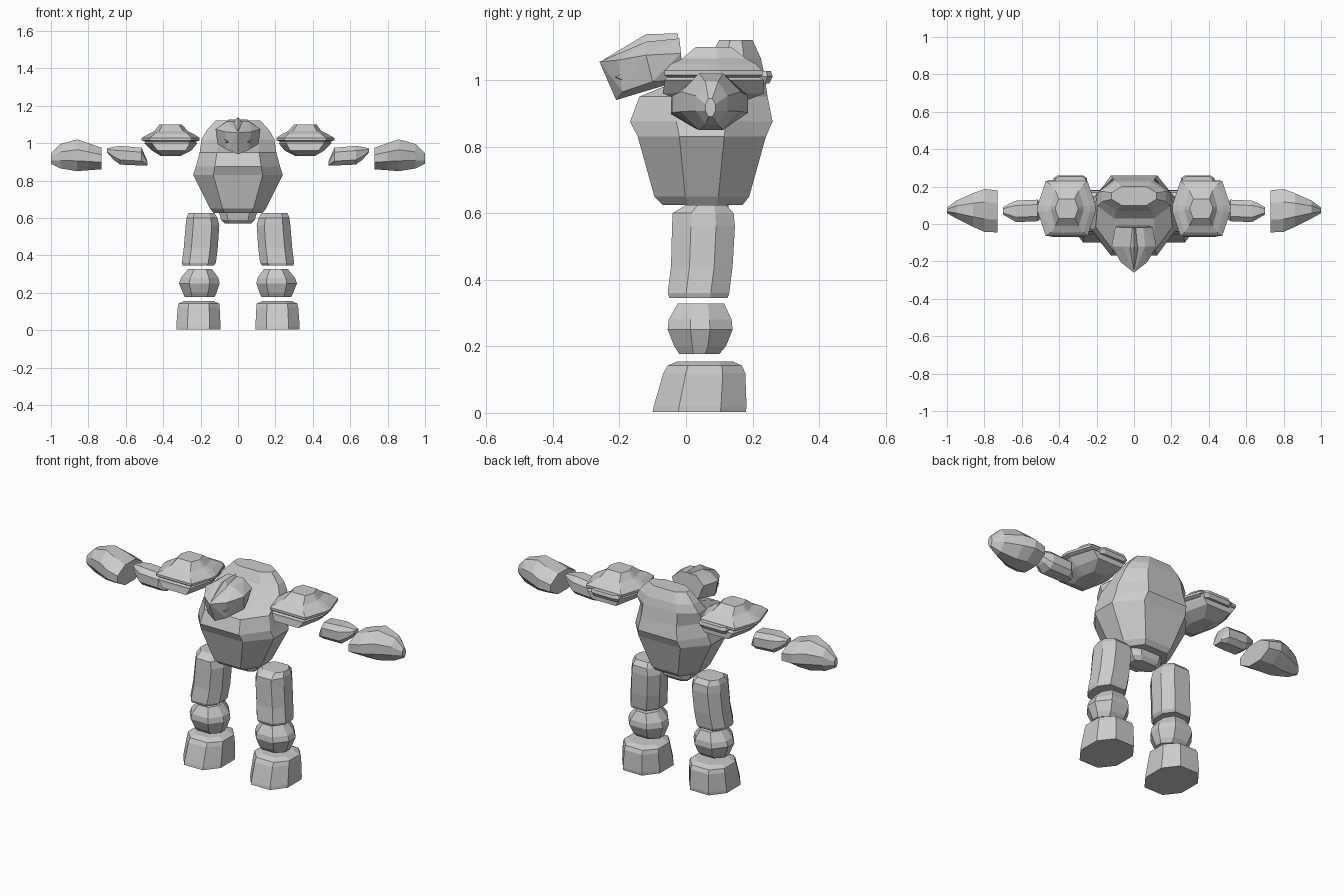
import bpy, bmesh
from mathutils import Vector

stone = bpy.data.materials.new("grey stone")
stone.diffuse_color = (0.6, 0.6, 0.6, 1)
dark = stone


def finish(name, bm, mirror):
    """Turn a bmesh into a flat-shaded object, optionally mirrored in x."""
    bmesh.ops.recalc_face_normals(bm, faces=bm.faces)
    mesh = bpy.data.meshes.new(name)
    bm.to_mesh(mesh)
    bm.free()
    mesh.materials.append(stone)
    ob = bpy.data.objects.new(name, mesh)
    bpy.context.collection.objects.link(ob)
    if mirror:
        ob.modifiers.new("mirror", 'MIRROR').use_mirror_merge = False
    return ob


def loft(name, rings, ku=0.5, kv=0.5, axis='z', mirror=True):
    """Skin octagons. Ring: (height, u0, u1, v0, v1); ku, kv set the chamfers."""
    bm = bmesh.new()
    loops = []
    for h, u0, u1, v0, v1 in rings:
        cu, cv, hu, hv = (u0 + u1) / 2, (v0 + v1) / 2, (u1 - u0) / 2, (v1 - v0) / 2
        plan = [(1, -kv), (1, kv), (ku, 1), (-ku, 1),
                (-1, kv), (-1, -kv), (-ku, -1), (ku, -1)]
        loop = []
        for a, b in plan:
            u, v = cu + a * hu, cv + b * hv
            loop.append(bm.verts.new((u, v, h) if axis == 'z' else (h, u, v)))
        loops.append(loop)
    for a, b in zip(loops, loops[1:]):
        for i in range(8):
            j = (i + 1) % 8
            bm.faces.new((a[i], a[j], b[j], b[i]))
    bm.faces.new(loops[0][::-1])
    bm.faces.new(loops[-1])
    return finish(name, bm, mirror)


def rock(name, points, mirror=False):
    """Convex chunk; without the mirror flag the points are doubled across x."""
    bm = bmesh.new()
    for x, y, z in points:
        bm.verts.new((x, y, z))
        if x and not mirror:
            bm.verts.new((-x, y, z))
    bmesh.ops.convex_hull(bm, input=bm.verts[:])
    bmesh.ops.dissolve_limit(bm, angle_limit=0.06, verts=bm.verts[:], edges=bm.edges[:])
    return finish(name, bm, mirror)


# Torso with a hunched back, and the pelvis below it
loft("torso", [
    (0.625, -0.13, 0.13, -0.07, 0.17),
    (0.65, -0.15, 0.15, -0.095, 0.19),
    (0.83, -0.24, 0.24, -0.145, 0.24),
    (0.875, -0.225, 0.225, -0.168, 0.26),
    (0.95, -0.205, 0.205, -0.14, 0.245),
    (1.02, -0.195, 0.195, 0.03, 0.235),
    (1.065, -0.17, 0.17, 0.07, 0.225),
    (1.12, -0.12, 0.12, 0.10, 0.20)], 0.55, 0.35, mirror=False)
loft("pelvis", [
    (0.57, -0.07, 0.07, 0.03, 0.11),
    (0.59, -0.09, 0.09, 0.01, 0.125),
    (0.64, -0.105, 0.105, 0.0, 0.13)], 0.6, 0.5, mirror=False)

# Head jutting forward, with crest and eyes
rock("head", [
    (0, -0.26, 1.055), (0, -0.21, 0.94), (0.06, -0.19, 0.965), (0.07, -0.205, 1.06),
    (0.12, -0.12, 1.075), (0.11, -0.10, 0.995), (0.06, -0.12, 1.115),
    (0.05, -0.02, 1.125), (0.10, -0.015, 1.08), (0.07, -0.01, 1.0)])
rock("crest", [
    (0, -0.25, 1.06), (0, -0.12, 1.138), (0, -0.025, 1.14), (0.022, -0.13, 1.11),
    (0.018, -0.02, 1.11), (0.012, -0.22, 1.06)])
rock("eyes", [
    (0.05, -0.20, 1.015), (0.075, -0.19, 1.02), (0.07, -0.19, 1.0),
    (0.05, -0.205, 1.003), (0.058, -0.213, 1.01)], mirror=True)

# Layered shoulder plates
loft("shoulders", [
    (0.93, 0.31, 0.41, 0.0, 0.16),
    (0.96, 0.25, 0.46, -0.07, 0.235),
    (0.99, 0.225, 0.49, -0.065, 0.235),
    (1.0, 0.22, 0.50, -0.065, 0.235),
    (1.008, 0.225, 0.495, -0.055, 0.22),
    (1.015, 0.205, 0.515, -0.065, 0.23),
    (1.028, 0.205, 0.515, -0.065, 0.23),
    (1.048, 0.235, 0.48, -0.045, 0.21),
    (1.065, 0.27, 0.445, -0.01, 0.18),
    (1.1, 0.30, 0.42, 0.03, 0.135)], 0.72, 0.12)
loft("shoulder_back_ridges", [
    (0.99, 0.26, 0.42, 0.20, 0.25),
    (1.01, 0.25, 0.43, 0.20, 0.26),
    (1.027, 0.26, 0.42, 0.20, 0.255)], 0.75, 0.5)

# Forearms and heavy fists, skinned along x
loft("forearms", [
    (0.485, 0.04, 0.10, 0.88, 0.905),
    (0.515, 0.015, 0.13, 0.88, 0.975),
    (0.63, 0.01, 0.125, 0.885, 0.985),
    (0.665, 0.03, 0.11, 0.91, 0.98),
    (0.70, 0.05, 0.09, 0.95, 0.972)], 0.55, 0.5, 'x')
loft("fists", [
    (0.73, -0.045, 0.18, 0.86, 0.975),
    (0.80, -0.042, 0.187, 0.855, 1.0),
    (0.86, -0.015, 0.165, 0.85, 1.02),
    (0.95, 0.03, 0.125, 0.865, 0.995),
    (1.0, 0.058, 0.088, 0.89, 0.945)], 0.4, 0.35, 'x')

# Legs: thigh, knee and foot blocks
loft("thighs", [
    (0.345, 0.13, 0.295, -0.05, 0.125),
    (0.36, 0.118, 0.30, -0.055, 0.13),
    (0.44, 0.108, 0.29, -0.045, 0.14),
    (0.56, 0.10, 0.28, -0.042, 0.147),
    (0.60, 0.11, 0.275, -0.04, 0.143),
    (0.625, 0.125, 0.265, -0.0, 0.12)], 0.55, 0.4)
loft("knees", [
    (0.177, 0.125, 0.285, -0.02, 0.10),
    (0.20, 0.115, 0.295, -0.035, 0.12),
    (0.25, 0.098, 0.315, -0.055, 0.14),
    (0.28, 0.105, 0.305, -0.052, 0.137),
    (0.328, 0.14, 0.265, -0.025, 0.115)], 0.5, 0.3)
loft("feet", [
    (0.003, 0.093, 0.33, -0.10, 0.18),
    (0.02, 0.093, 0.33, -0.097, 0.182),
    (0.12, 0.098, 0.322, -0.068, 0.178),
    (0.142, 0.10, 0.318, -0.055, 0.168),
    (0.155, 0.13, 0.29, -0.025, 0.14)], 0.5, 0.45)
